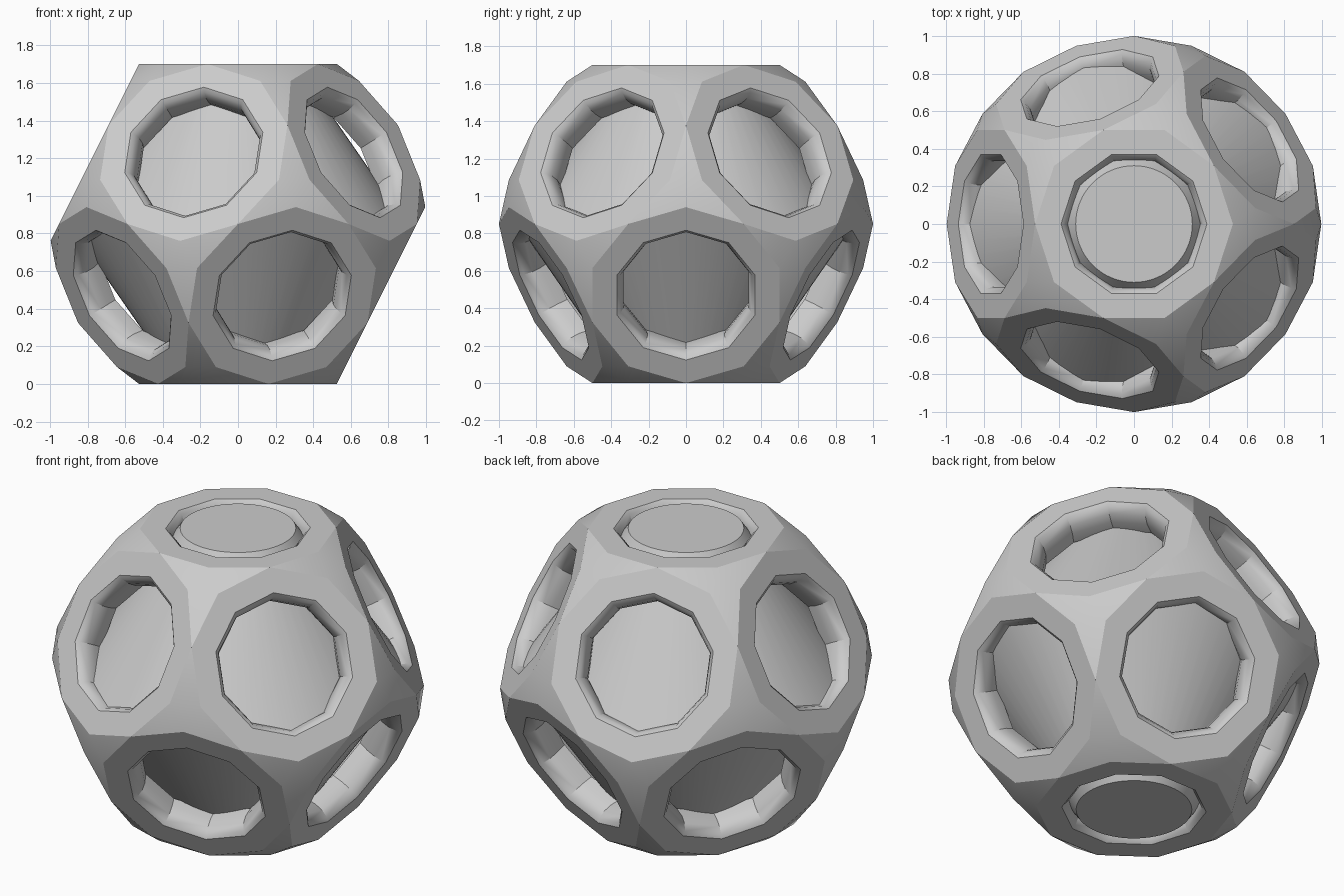
import bpy, bmesh
from math import sin, cos, atan, radians, sqrt
from mathutils import Vector, Matrix

if "Cube" in bpy.data.objects:
    bpy.data.objects.remove(bpy.data.objects["Cube"], do_unlink=True)

# One plain grey for the whole model
grey = bpy.data.materials.new("plain_grey")
grey.use_nodes = True
colour = (0.6, 0.6, 0.6, 1)
grey.diffuse_color = colour
grey.node_tree.nodes["Principled BSDF"].inputs["Base Color"].default_value = colour

HALF = cos(atan((sqrt(5) - 1) / 2))   # centre to window face, for a unit outer radius
RIM = sqrt(1 - HALF * HALF)           # window face circumradius
DEPTH = 0.175                         # shell thickness


def finish(bm, name):
    bmesh.ops.recalc_face_normals(bm, faces=bm.faces)
    mesh = bpy.data.meshes.new(name)
    bm.to_mesh(mesh)
    bm.free()
    mesh.materials.append(grey)
    obj = bpy.data.objects.new(name, mesh)
    obj.location.z = HALF
    bpy.context.collection.objects.link(obj)
    bpy.ops.object.select_all(action='DESELECT')
    obj.select_set(True)
    bpy.context.view_layer.objects.active = obj
    bpy.ops.object.shade_smooth_by_angle(angle=radians(30))


def face_axes():
    """The twelve window directions: two poles and two staggered rings of five."""
    axes = [Vector((0, 0, 1)), Vector((0, 0, -1))]
    for i in range(5):
        for start, side in ((36, 1), (0, -1)):
            a = radians(start + 72 * i)
            axes.append(Vector((2 * cos(a), 2 * sin(a), side)).normalized())
    return axes


# Solid hull: a ten-sided face around every axis, touching its neighbours
hull = bmesh.new()
axes = face_axes()
for n in axes:
    near = next(m for m in axes if 0.3 < n.dot(m) < 0.6)
    corner = (n + near).normalized()
    for i in range(10):
        hull.verts.new(Matrix.Rotation(radians(36 * i), 3, n) @ corner)
bmesh.ops.remove_doubles(hull, verts=hull.verts, dist=0.001)
bmesh.ops.convex_hull(hull, input=hull.verts)
bmesh.ops.dissolve_limit(hull, angle_limit=radians(2), verts=hull.verts, edges=hull.edges)

# Pierced shell: window frames with rounded lips, and an inner skin
shell = bmesh.new()
inner = 1 - DEPTH / HALF
lip = [(0.388, 0), (0.368, 0.018), (0.353, 0.06), (0.351, 0.11), (0.365, DEPTH)]


def add_face(points):
    shell.faces.new([shell.verts.new(p) for p in points])


for face in hull.faces:
    pts = [v.co.copy() for v in face.verts]
    if len(pts) < 10:
        add_face(pts)
        add_face([p * inner for p in reversed(pts)])
        continue
    c = sum(pts, Vector()) / len(pts)
    rings = [pts]
    for radius, depth in lip:
        rings.append([c * (1 - depth / HALF) + (p - c) * (radius / RIM) for p in pts])
    rings.append([p * inner for p in pts])
    for a, b in zip(rings, rings[1:]):
        for i in range(10):
            j = (i + 1) % 10
            add_face([a[i], a[j], b[j], b[i]])
hull.free()
bmesh.ops.remove_doubles(shell, verts=shell.verts, dist=0.0005)
finish(shell, "pierced_shell")

# Core: two smooth cones joined at the waist, with flat round ends
core = bmesh.new()
profile = [(0, -HALF), (0.31, -HALF), (0.9, 0), (0.31, HALF), (0, HALF)]
line = [core.verts.new((r, 0, z)) for r, z in profile]
edges = [core.edges.new(pair) for pair in zip(line, line[1:])]
bmesh.ops.spin(core, geom=line + edges, cent=(0, 0, 0), axis=(0, 0, 1),
               angle=radians(360), steps=64, use_duplicate=False)
bmesh.ops.remove_doubles(core, verts=core.verts, dist=0.0005)
finish(core, "inner_core")
